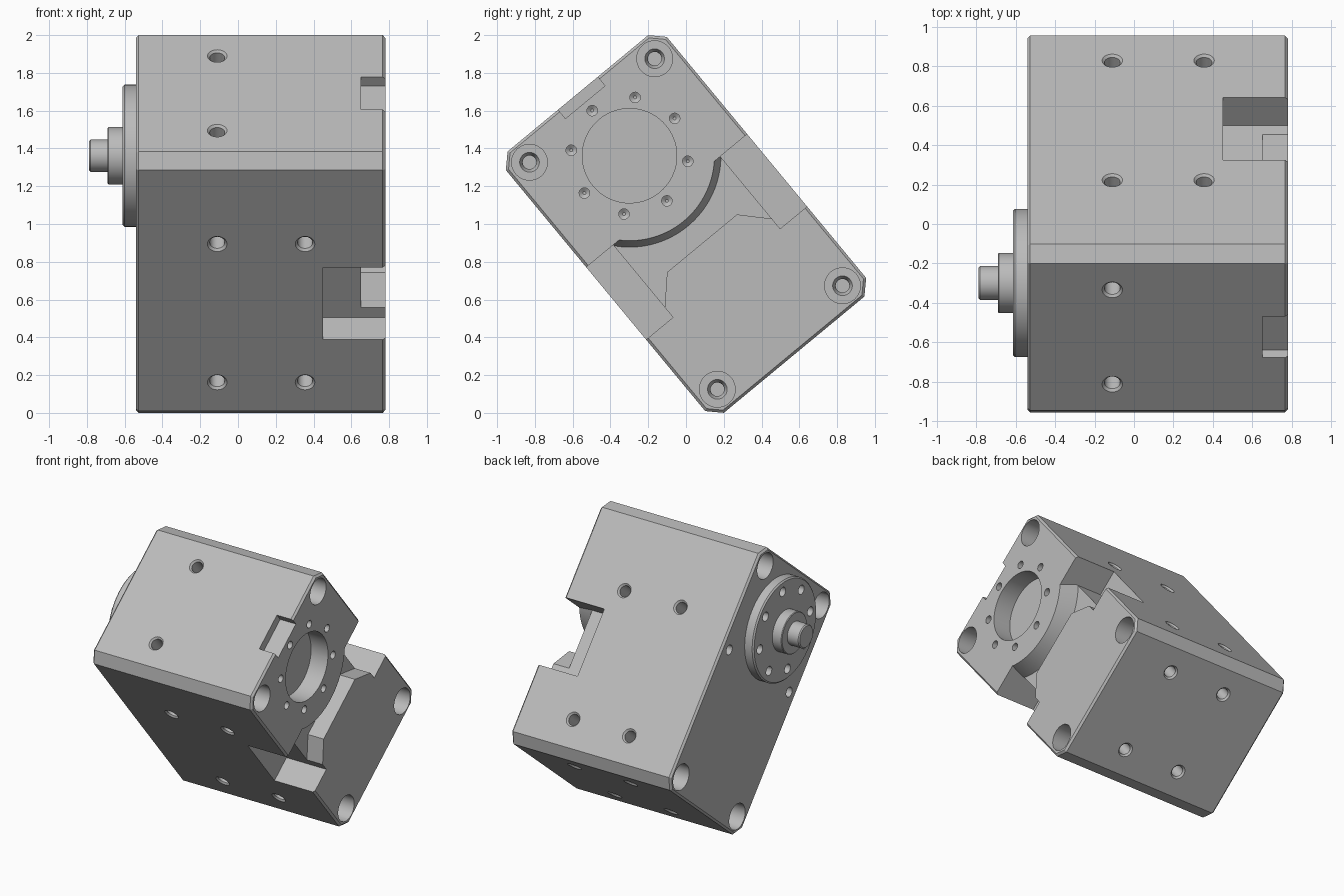
import bpy, bmesh, math
from mathutils import Matrix, Vector

if bpy.data.objects.get("Cube"):
    bpy.data.objects.remove(bpy.data.objects["Cube"])

# One plain metal for everything
metal = bpy.data.materials.new("machined_grey")
metal.use_nodes = True
metal.diffuse_color = (0.5, 0.5, 0.5, 1)
metal.node_tree.nodes["Principled BSDF"].inputs["Base Color"].default_value = (0.5, 0.5, 0.5, 1)

# Main sizes: x runs along the shaft, y and z across the housing before tilting
LEFT, RIGHT = -0.54, 0.78
HALF_W, HALF_H, CORNER = 0.553, 0.898, 0.07
AXIS = 0.469
TILT = Matrix.Translation((0, 0, 1)) @ Matrix.Rotation(math.radians(39.6), 4, 'X')


def loft(bm, rings):
    """Closed skin through rings of equal vertex count."""
    loops = [[bm.verts.new(p) for p in ring] for ring in rings]
    for a, b in zip(loops, loops[1:]):
        for i in range(len(a)):
            j = (i + 1) % len(a)
            bm.faces.new((a[i], a[j], b[j], b[i]))
    bm.faces.new(loops[0][::-1])
    bm.faces.new(loops[-1])


def lathe(bm, start, direction, profile, sides=32):
    """Turned solid: profile holds (distance along direction, radius)."""
    turn = Vector(direction).to_track_quat('Z', 'Y')
    angles = [2 * math.pi * i / sides for i in range(sides)]
    loft(bm, [[Vector(start) + turn @ Vector((r * math.cos(t), r * math.sin(t), d))
               for t in angles] for d, r in profile])


def prism(bm, x0, x1, outline0, outline1=None):
    loft(bm, [[(x0, *p) for p in outline0], [(x1, *p) for p in (outline1 or outline0)]])


def block(bm, x0, x1, y0, y1, z0, z1):
    prism(bm, x0, x1, [(y0, z0), (y1, z0), (y1, z1), (y0, z1)])


def make(name, bm):
    bmesh.ops.recalc_face_normals(bm, faces=bm.faces)
    mesh = bpy.data.meshes.new(name)
    bm.to_mesh(mesh)
    bm.free()
    mesh.materials.append(metal)
    ob = bpy.data.objects.new(name, mesh)
    bpy.context.collection.objects.link(ob)
    return ob


def cut(ob, bm):
    cutter = make("cutter", bm)
    cutter.hide_render = True
    mod = ob.modifiers.new("cut", 'BOOLEAN')
    mod.operation, mod.solver, mod.object = 'DIFFERENCE', 'EXACT', cutter
    graph = bpy.context.evaluated_depsgraph_get()
    mesh = bpy.data.meshes.new_from_object(ob.evaluated_get(graph))
    ob.modifiers.clear()
    ob.data = mesh
    bpy.data.objects.remove(cutter)


def finish(ob):
    ob.matrix_world = TILT
    bpy.ops.object.select_all(action='DESELECT')
    ob.select_set(True)
    bpy.context.view_layer.objects.active = ob
    bpy.ops.object.shade_smooth_by_angle(angle=math.radians(30))


def octagon(inset):
    w, h, c = HALF_W - inset, HALF_H - inset, CORNER - inset * 0.6
    return [(w, c - h), (w, h - c), (w - c, h), (c - w, h),
            (-w, h - c), (-w, c - h), (c - w, -h), (w - c, -h)]


def ring_points(radius):
    return [(radius * math.cos(i * math.pi / 4), AXIS + radius * math.sin(i * math.pi / 4))
            for i in range(8)]


# Housing: corner-cut block with broken end edges
EDGE = 0.014
bm = bmesh.new()
loft(bm, [[(x, *p) for p in octagon(inset)] for x, inset in
          ((LEFT, EDGE), (LEFT + EDGE, 0), (RIGHT - EDGE, 0), (RIGHT, EDGE))])
housing = make("housing", bm)

# Side slots and the small top notch
SLOT_TOP, SLOT_LOW, SLOT_IN = 0.16, -0.337, 0.368
bm = bmesh.new()
for s in (-1, 1):
    y0, y1 = sorted((s * SLOT_IN, s * 0.7))
    block(bm, 0.45, 0.9, y0, y1, SLOT_LOW, SLOT_TOP)
block(bm, 0.65, 0.9, -0.136, 0.136, 0.837, 1.0)
cut(housing, bm)


# Cross recess, bounded above by a tapered round boss
def recess(radius):
    end = math.acos((AXIS - SLOT_TOP) / radius)
    arc = [(radius * math.sin(end * t / 16), AXIS - radius * math.cos(end * t / 16))
           for t in range(16, -17, -1)]
    return [(-0.4, -0.302), (-0.24, -0.133), (0.24, -0.133), (0.4, -0.302),
            (0.4, SLOT_TOP)] + arc + [(-0.4, SLOT_TOP)]


bm = bmesh.new()
prism(bm, 0.65, RIGHT + 0.01, recess(0.484), recess(0.447))
cut(housing, bm)

# Bore, corner counterbores, pin holes and threaded mounting holes
COUNTERBORE = [(-0.02, 0.095), (0.3, 0.095), (0.3, 0.052), (0.33, 0.036), (0.45, 0.036)]
SOCKET = [(-0.012, 0.064), (0.012, 0.04), (0.15, 0.04)]
PIN = [(-0.02, 0.028), (0.04, 0.028), (0.055, 0.008)]
bm = bmesh.new()
lathe(bm, (RIGHT, 0, AXIS), (-1, 0, 0), [(-0.02, 0.25), (0.14, 0.25)], 64)
for y, z in ring_points(0.31):
    lathe(bm, (RIGHT, y, z), (-1, 0, 0), PIN, 16)
for s in (-1, 1):
    for z in (-0.78, 0.78):
        lathe(bm, (LEFT, s * 0.43, z), (1, 0, 0), COUNTERBORE)
        lathe(bm, (RIGHT, s * 0.43, z), (-1, 0, 0), COUNTERBORE)
    lathe(bm, (LEFT, s * 0.46, 0.15), (1, 0, 0), [(-0.02, 0.036), (0.12, 0.036)], 20)
    lathe(bm, (-0.11, s * 0.31, HALF_H), (0, 0, -1), SOCKET, 24)
    for x in (-0.11, 0.355):
        lathe(bm, (x, s * 0.31, -HALF_H), (0, 0, 1), SOCKET, 24)
        for z in (0.32, -0.63):
            lathe(bm, (x, s * HALF_W, z), (0, -s, 0), SOCKET, 24)
cut(housing, bm)
finish(housing)

# Output flange with stepped boss, shaft and bolt circle
bm = bmesh.new()
lathe(bm, (LEFT, 0, AXIS), (-1, 0, 0),
      [(-0.02, 0.376), (0.062, 0.376), (0.072, 0.366), (0.072, 0.152), (0.145, 0.152),
       (0.15, 0.147), (0.15, 0.086), (0.24, 0.086), (0.248, 0.078)], 64)
flange = make("output_flange", bm)
bm = bmesh.new()
for y, z in ring_points(0.3):
    lathe(bm, (LEFT - 0.072, y, z), (1, 0, 0), [(-0.02, 0.034), (0.06, 0.034)], 20)
cut(flange, bm)
finish(flange)
